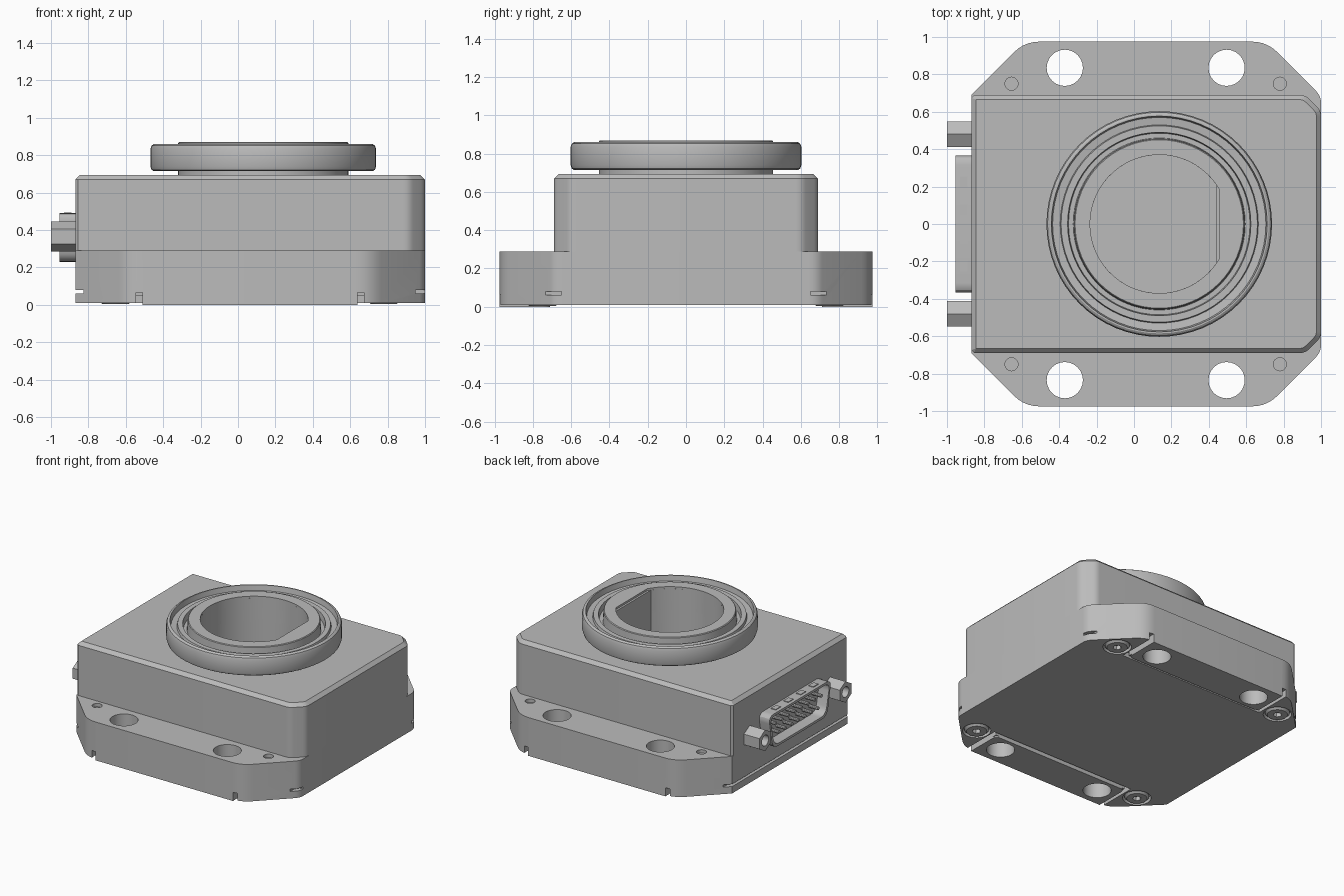
import bpy, bmesh, math
from mathutils import Vector, Matrix

if "Cube" in bpy.data.objects:
    bpy.data.objects.remove(bpy.data.objects["Cube"], do_unlink=True)

GREY = (0.5, 0.5, 0.5, 1)
metal = bpy.data.materials.new("grey metal")
metal.use_nodes = True
metal.diffuse_color = GREY
metal.node_tree.nodes["Principled BSDF"].inputs["Base Color"].default_value = GREY


def finish(name, bm):
    bmesh.ops.recalc_face_normals(bm, faces=bm.faces[:])
    mesh = bpy.data.meshes.new(name)
    bm.to_mesh(mesh)
    bm.free()
    mesh.materials.append(metal)
    obj = bpy.data.objects.new(name, mesh)
    bpy.context.collection.objects.link(obj)
    return obj


def prism(name, outline, low, high, along_x=False, chamfer=0):
    """Extrude an (x, y) outline along z, or a (y, z) outline along x."""
    place = (lambda a, b, h: (h, a, b)) if along_x else (lambda a, b, h: (a, b, h))
    bm = bmesh.new()
    base = bm.faces.new([bm.verts.new(place(a, b, low)) for a, b in outline])
    top = bmesh.ops.extrude_face_region(bm, geom=[base])["geom"]
    moved = [v for v in top if isinstance(v, bmesh.types.BMVert)]
    bmesh.ops.translate(bm, verts=moved, vec=place(0, 0, high - low))
    if chamfer:
        rim = [e for e in bm.edges if all(abs(v.co.z - high) < 1e-5 for v in e.verts)]
        bmesh.ops.bevel(bm, geom=rim, offset=chamfer, segments=1, affect='EDGES')
    return finish(name, bm)


def circle(cx, cy, r, n=24, turn=0.0):
    return [(cx + r * math.cos(turn + math.tau * i / n),
             cy + r * math.sin(turn + math.tau * i / n)) for i in range(n)]


def rect(x0, x1, y0, y1):
    return [(x0, y0), (x1, y0), (x1, y1), (x0, y1)]


def rounded(corners, steps=5):
    """Polygon of (x, y, cut) corners, each softened with a quadratic curve."""
    points = []
    for i, (x, y, cut) in enumerate(corners):
        p = Vector((x, y))
        a = Vector(corners[i - 1][:2])
        b = Vector(corners[(i + 1) % len(corners)][:2])
        if cut == 0:
            points.append((x, y))
            continue
        a = p + (a - p).normalized() * cut
        b = p + (b - p).normalized() * cut
        for k in range(steps + 1):
            t = k / steps
            points.append(tuple(a * (1 - t) ** 2 + p * 2 * t * (1 - t) + b * t * t))
    return points


def mirrored(half):
    return half + [(x, -y, r) for x, y, r in reversed(half)]


def lathe(name, profile, cx, cy, segments=64):
    bm = bmesh.new()
    verts = [bm.verts.new((r, 0, z)) for r, z in profile]
    edges = [bm.edges.new(pair) for pair in zip(verts, verts[1:])]
    bmesh.ops.spin(bm, geom=verts + edges, axis=(0, 0, 1), cent=(0, 0, 0),
                   angle=math.tau, steps=segments)
    bmesh.ops.remove_doubles(bm, verts=bm.verts[:], dist=1e-5)
    bmesh.ops.transform(bm, matrix=Matrix.Translation((cx, cy, 0)), verts=bm.verts[:])
    return finish(name, bm)


def cut(target, *cutters):
    bpy.context.view_layer.objects.active = target
    for cutter in cutters:
        cutter.hide_render = True
        mod = target.modifiers.new("cut", 'BOOLEAN')
        mod.operation, mod.solver, mod.object = 'DIFFERENCE', 'EXACT', cutter
        bpy.ops.object.modifier_apply(modifier=mod.name)
        bpy.data.objects.remove(cutter, do_unlink=True)


CX = 0.135                    # axis of the rotating ring
BOLTS = (-0.37, 0.495)        # mounting hole positions
SCREWS = (-0.655, 0.78)       # cover screw positions

# Base flange and upper housing
flange = prism("base_flange", rounded(mirrored([
    (1.0, 0.685, 0.04), (0.71, 0.975, 0.08), (-0.585, 0.975, 0.08), (-0.87, 0.69, 0.0)])),
    0.01, 0.29)
housing = prism("housing", rounded(mirrored([
    (1.0, 0.605, 0.03), (0.915, 0.69, 0.03), (-0.855, 0.69, 0), (-0.87, 0.675, 0)])),
    0.29, 0.695, chamfer=0.025)

# Rotating ring with lip, groove and hub
ring = lathe("rotating_ring", [
    (0, 0.68), (0.455, 0.68), (0.455, 0.715), (0.585, 0.715), (0.597, 0.722), (0.603, 0.74),
    (0.603, 0.835), (0.597, 0.852), (0.585, 0.86), (0.577, 0.86), (0.57, 0.82), (0.53, 0.815),
    (0.525, 0.835), (0.49, 0.835), (0.485, 0.79), (0.46, 0.79), (0.455, 0.865),
    (0.45, 0.87), (0, 0.87)], CX, 0)


# Bore with one flat side
def bore(flat, low, high):
    radius = 0.37
    a = math.acos((flat - CX) / radius)
    n = 48
    angles = [a + (math.tau - 2 * a) * i / n for i in range(n + 1)]
    return prism("bore_cutter", [(CX + radius * math.cos(t), radius * math.sin(t))
                                 for t in angles], low, high)


cut(ring, bore(0.44, 0.6, 0.95), bore(0.455, 0.855, 0.95))
cut(housing, bore(0.44, 0.2, 0.95))
cut(flange, bore(0.44, 0.06, 0.4))

parts = [flange, housing, ring]
for side, label in ((-1, "front"), (1, "back")):
    def strip(x0, x1, y0, y1, z0, z1):
        return prism("slot_cutter", rect(x0, x1, *sorted((side * y0, side * y1))), z0, z1)

    # Channel around the foot pad, and the slits at the corners
    cut(flange, strip(-0.545, 0.675, 0.685, 0.71, -0.1, 0.05),
        strip(-0.545, -0.51, 0.70, 1.1, -0.1, 0.065),
        strip(0.64, 0.675, 0.70, 1.1, -0.1, 0.065),
        strip(0.95, 1.1, 0.65, 0.74, 0.062, 0.08))
    pad = prism(label + "_foot_pad",
                rounded([(-0.51, side * 0.71, 0.04), (0.64, side * 0.71, 0.04),
                         (0.64, side * 0.975, 0), (-0.51, side * 0.975, 0)]), 0, 0.012)
    parts.append(pad)
    # Mounting holes
    for x in BOLTS:
        hole = circle(x, side * 0.835, 0.097)
        cut(flange, prism("hole_cutter", hole, -0.1, 0.5))
        cut(pad, prism("hole_cutter", hole, -0.1, 0.5))
    # Cover screws in counterbores
    for i, x in enumerate(SCREWS):
        y = side * 0.75
        cut(flange, prism("counterbore_cutter", circle(x, y, 0.098), -0.1, 0.045),
            prism("tip_cutter", circle(x, y, 0.035), 0.265, 0.4))
        screw = lathe("%s_screw_%d" % (label, i + 1), [
            (0, 0.05), (0.085, 0.05), (0.085, 0.02), (0.07, 0.005), (0, 0.005)], x, y, 32)
        cut(screw, prism("socket_cutter", circle(x, y, 0.03, 6), -0.1, 0.035))
        parts.append(screw)

# Seam along the connector side
cut(flange, prism("seam_cutter", rect(-1, -0.825, -0.8, 0.8), 0.062, 0.08))

# Connector shell, hollow, wider at the top
def shell_outline(inset):
    top, bottom, z0, z1 = 0.375 - inset, 0.325 - inset, 0.23 + inset, 0.49 - inset
    return rounded([(-bottom, z0, 0.06), (bottom, z0, 0.06), (top, z1, 0.06), (-top, z1, 0.06)])


shell = prism("connector_shell", shell_outline(0), -0.955, -0.86, along_x=True)
cut(shell, prism("shell_cutter", shell_outline(0.018), -1.1, -0.868, along_x=True))
parts.append(shell)
for i in range(4):
    y = -0.225 + 0.15 * i
    parts.append(prism("shell_dimple_%d" % (i + 1), rect(-0.93, -0.89, y - 0.03, y + 0.03),
                       0.488, 0.495))

# Two rows of pins
for count, z in ((8, 0.4), (7, 0.32)):
    for i in range(count):
        y = (i - (count - 1) / 2) * 0.078
        parts.append(prism("pin_%d_%d" % (count, i + 1), circle(y, z, 0.013, 10),
                           -0.945, -0.86, along_x=True))

# Hexagonal threaded posts
for y, label in ((-0.48, "front"), (0.48, "back")):
    post = prism(label + "_hex_post", circle(y, 0.365, 0.08, 6, math.pi / 6),
                 -1.0, -0.86, along_x=True)
    cut(post, prism("thread_cutter", circle(y, 0.365, 0.04, 20), -1.1, -0.92, along_x=True))
    parts.append(post)

for obj in bpy.context.view_layer.objects:
    obj.select_set(obj in parts)
bpy.context.view_layer.objects.active = flange
bpy.ops.object.shade_smooth_by_angle(angle=math.radians(25))
